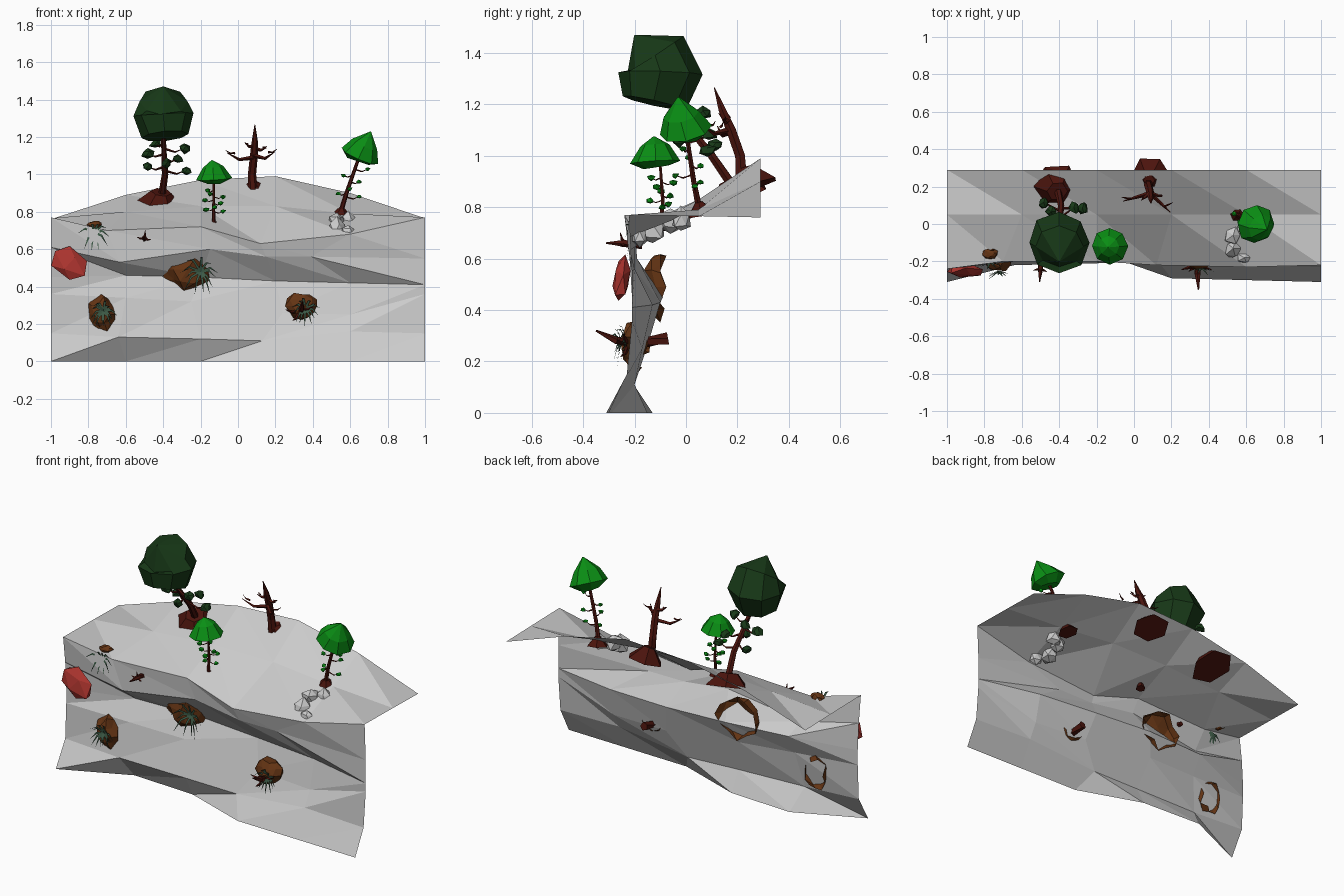
import bpy, bmesh, math, random
from mathutils import Vector as V

if "Cube" in bpy.data.objects:
    bpy.data.objects.remove(bpy.data.objects["Cube"])

random.seed(4)


def mat(name, r, g, b):
    m = bpy.data.materials.new(name)
    m.diffuse_color = (r, g, b, 1)
    m.use_nodes = True
    m.node_tree.nodes["Principled BSDF"].inputs["Base Color"].default_value = m.diffuse_color
    return m


BARK = mat("bark", .07, .007, .004)
DARK = mat("dark_leaf", .009, .042, .009)
GREEN = mat("bright_leaf", .003, .27, .007)
EARTH = mat("earth", .13, .035, .007)
RED = mat("red_stone", .42, .035, .028)
GRASS = mat("grass", .045, .10, .06)


def finish(name, bm, m=None, recalc=True):
    if recalc:
        bmesh.ops.recalc_face_normals(bm, faces=bm.faces)
    me = bpy.data.meshes.new(name)
    bm.to_mesh(me)
    bm.free()
    o = bpy.data.objects.new(name, me)
    bpy.context.collection.objects.link(o)
    if m:
        me.materials.append(m)
    return o


def lathe(bm, pts, radii, sides, jitter=0):
    """Loft n-sided rings along a path, capped at both ends."""
    pts = [V(p) for p in pts]
    rings = []
    for i, (p, r) in enumerate(zip(pts, radii)):
        d = (pts[min(i + 1, len(pts) - 1)] - pts[max(i - 1, 0)]).normalized()
        a = d.cross(V((0, 1, 0.01))).normalized()
        b = d.cross(a)
        ring = []
        for k in range(sides):
            t = 2 * math.pi * k / sides
            q = r * (1 + random.uniform(-jitter, jitter))
            ring.append(bm.verts.new(p + a * q * math.cos(t) + b * q * math.sin(t)))
        rings.append(ring)
    for lo, hi in zip(rings, rings[1:]):
        for k in range(sides):
            n = (k + 1) % sides
            bm.faces.new((lo[k], lo[n], hi[n], hi[k]))
    bm.faces.new(rings[0])
    bm.faces.new(rings[-1])


def blob(bm, c, size, sub=1, jitter=.15):
    """Rough faceted lump."""
    vs = bmesh.ops.create_icosphere(bm, subdivisions=sub, radius=1)["verts"]
    for v in vs:
        q = 1 + random.uniform(-jitter, jitter)
        v.co = V(c) + V((v.co.x * size[0], v.co.y * size[1], v.co.z * size[2])) * q
    return vs


def twig(bm, p, d, length, r):
    """Crooked tapering branch; returns its tip."""
    p, d = V(p), V(d).normalized()
    mid = p + d * length * .55 + V((0, 0, -.1 * length))
    tip = p + d * length + V((0, 0, .12 * length))
    lathe(bm, (p, mid, tip), (r, r * .7, r * .15), 4)
    return tip


# cliff sheet: one row of heights and depths per ledge, some rows shifted sideways
XS = (-1, -.6, -.2, .2, .6, 1)
SHIFT = {1: (0, -.04, 0, -.07, 0, 0), 2: (0, 0, -.05, .04, 0, 0),
         4: (0, -.03, .05, -.05, -.21, 0), 5: (0, -.1, 0, -.08, 0, 0)}
ZS = ((0, 0, 0, 0, 0, 0),
      (.15, .13, .12, .11, .16, .15),
      (.36, .34, .32, .26, .25, .36),
      (.45, .46, .45, .43, .42, .41),
      (.61, .53, .60, .56, .56, .55),
      (.77, .70, .72, .63, .68, .77),
      (.765, .80, .83, .83, .79, .765),
      (.76, .89, .97, .99, .90, .76))
YS = ((-.31, -.13, -.15, -.29, -.30, -.31),
      (-.22, -.22, -.21, -.20, -.22, -.23),
      (-.21, -.18, -.15, -.15, -.17, -.21),
      (-.21, -.12, -.09, -.10, -.13, -.21),
      (-.22, -.20, -.19, -.20, -.20, -.21),
      (-.24, -.20, -.20, -.22, -.23, -.22),
      (.05,) * 6,
      (.29,) * 6)
bm = bmesh.new()
grid = [[bm.verts.new((x + s, y, z)) for x, s, y, z in zip(XS, SHIFT.get(j, (0,) * 6), YS[j], ZS[j])]
        for j in range(8)]
for j, (lo, hi) in enumerate(zip(grid, grid[1:])):
    for i in range(5):
        a, b, c, d = lo[i], lo[i + 1], hi[i + 1], hi[i]
        for tri in (((a, b, c), (a, c, d)) if j < 3 else ((a, b, d), (b, c, d))):
            bm.faces.new(tri)
finish("cliff", bm, recalc=False)


def tree(name, path, r, crown, leaf, leaf_mat, n, reach, size):
    """Trunk with twigs, small leaf clumps and a faceted crown."""
    bark, leaves = bmesh.new(), bmesh.new()
    pts = [V(p) for p in path]
    lathe(bark, pts, [r * (1 - .4 * i / (len(pts) - 1)) for i in range(len(pts))], 6)
    for i in range(n):
        f = (.4 + .5 * i / n) * (len(pts) - 1)
        k = int(f)
        p = pts[k].lerp(pts[k + 1], f - k)
        t = i * 2.4
        tip = twig(bark, p, (math.cos(t), math.sin(t) * .6, -.1), reach * random.uniform(.7, 1.1), r * .35)
        blob(leaves, tip, (size, size, size * .8), 1, .3)
    finish(name + "_trunk", bark, BARK)
    finish(name + "_leaf_clumps", leaves, leaf_mat)
    bm = bmesh.new()
    lathe(bm, crown, leaf, 8, .04)
    bmesh.ops.remove_doubles(bm, verts=bm.verts, dist=.002)
    finish(name + "_crown", bm, leaf_mat)


# three living trees
tree("tall_tree", ((-.41, .19, .87), (-.39, .10, 1.0), (-.395, .02, 1.1), (-.40, -.09, 1.24)), .02,
     ((-.39, -.125, 1.205), (-.40, -.10, 1.32), (-.40, -.12, 1.39), (-.40, -.20, 1.468)),
     (.125, .165, .13, .003), DARK, 7, .11, .032)
tree("small_tree", ((-.13, -.10, .72), (-.13, -.09, .82), (-.13, -.10, .96)), .010,
     ((-.13, -.115, .955), (-.13, -.118, .975), (-.135, -.12, 1.04), (-.14, -.125, 1.075)),
     (.05, .097, .055, .003), GREEN, 8, .05, .015)
tree("leaning_tree", ((.55, .05, .80), (.58, .03, .90), (.65, .0, 1.10)), .014,
     ((.64, .0, 1.07), (.65, .0, 1.10), (.68, -.02, 1.16), (.71, -.03, 1.228)),
     (.06, .105, .072, .003), GREEN, 6, .07, .014)

# bare dead tree
bm = bmesh.new()
lathe(bm, ((.08, .215, .92), (.075, .21, 1.0), (.085, .175, 1.1), (.09, .14, 1.18), (.09, .11, 1.265)),
      (.025, .022, .021, .016, .002), 6)
for z, d, l in ((1.09, (-1, -.3, .05), .15), (1.10, (.8, -.75, .0), .15),
                (1.14, (1, -.3, -.1), .07), (1.15, (-.6, -.5, .1), .06)):
    tip = twig(bm, (.085, .165, z), d, l, .012)
    twig(bm, tip - V(d).normalized() * l * .3, (d[0], -d[1] * .5, .2), l * .35, .006)
finish("dead_tree", bm, BARK)

# hexagonal earth mounds at the tree feet
for i, (base, top, r, t) in enumerate((((-.42, .205, .835), (-.41, .175, .905), .13, .055),
                                       ((.09, .26, .88), (.08, .235, .955), .105, .03),
                                       ((-.125, -.09, .71), (-.13, -.095, .745), .028, .014),
                                       ((.55, .06, .77), (.555, .05, .82), .06, .016))):
    bm = bmesh.new()
    lathe(bm, (base, top), (r, t), 6, .04)
    finish(f"root_mound_{i}", bm, BARK)

# grey stones in a crescent on the rim
bm = bmesh.new()
for c, s in (((.53, -.13, .71), (.05, .06, .06)), ((.53, -.06, .745), (.05, .05, .055)),
             ((.59, -.02, .75), (.05, .04, .05)), ((.59, -.18, .69), (.04, .03, .045))):
    blob(bm, c, s, 1, .2)
finish("grey_stones", bm)

# red boulder on the left ledge
bm = bmesh.new()
for v in blob(bm, (-.90, -.25, .525), (.105, .036, .09), 1, .08):
    v.co.y += (v.co.z - .52) * .15
    v.co.z -= (v.co.x + .9) * .3
finish("red_boulder", bm, RED)


def blade(bm, p, d, length, w):
    """Bent tapering grass blade, its flat side to the front."""
    p, d = V(p), V(d).normalized()
    s = d.cross(V((0, 1, 0))).normalized() * w
    m = p + d * length * .55 + V((0, 0, .1 * length))
    t = p + d * length + V((0, 0, -.25 * length))
    a, b, c, e, f = (bm.verts.new(q) for q in (p - s, p + s, m + s * .8, m - s * .8, t))
    bm.faces.new((a, b, c, e))
    bm.faces.new((e, c, f))


# earth pockets, open at the back, with grass
for i, (c, s, back, n, g, length) in enumerate((
        ((-.27, -.10, .49), (.125, .065, .12), -.075, 12, (-.20, -.16, .48), .12),
        ((-.73, -.19, .25), (.07, .07, .10), -.16, 14, (-.72, -.25, .27), .085),
        ((.34, -.175, .295), (.08, .065, .07), -.14, 12, (.36, -.23, .28), .085),
        ((-.77, -.155, .73), (.038, .03, .022), -.13, 10, (-.77, -.20, .69), .09))):
    bm = bmesh.new()
    vs = blob(bm, c, s, 2, .2)
    bmesh.ops.delete(bm, geom=[v for v in vs if v.co.y > back], context="VERTS")
    finish(f"earth_pocket_{i}", bm, EARTH)
    bm = bmesh.new()
    for k in range(n):
        t = math.pi * 2 * k / n + random.uniform(-.2, .2)
        d = (math.cos(t), -.2 - .3 * random.random(), math.sin(t) * .9 - .2)
        blade(bm, g, d, length * random.uniform(.7, 1.1), .007)
    finish(f"grass_tuft_{i}", bm, GRASS)

# branches sticking out of the cliff face
bm = bmesh.new()
lathe(bm, ((.33, -.07, .29), (.33, -.18, .27), (.34, -.27, .28), (.345, -.35, .32)),
      (.025, .022, .016, .004), 5)
for d in ((-1, -.3, -.1), (1, -.3, .3), (-.5, -.4, -.8)):
    twig(bm, (.335, -.22, .275), d, .085, .012)
lathe(bm, ((-.50, -.17, .65), (-.50, -.24, .66), (-.505, -.31, .66)), (.014, .015, .004), 5)
for d in ((-1, -.2, .0), (.9, -.4, -.3), (.1, -.4, .9)):
    twig(bm, (-.50, -.24, .66), d, .04, .008)
finish("cliff_branches", bm, BARK)
